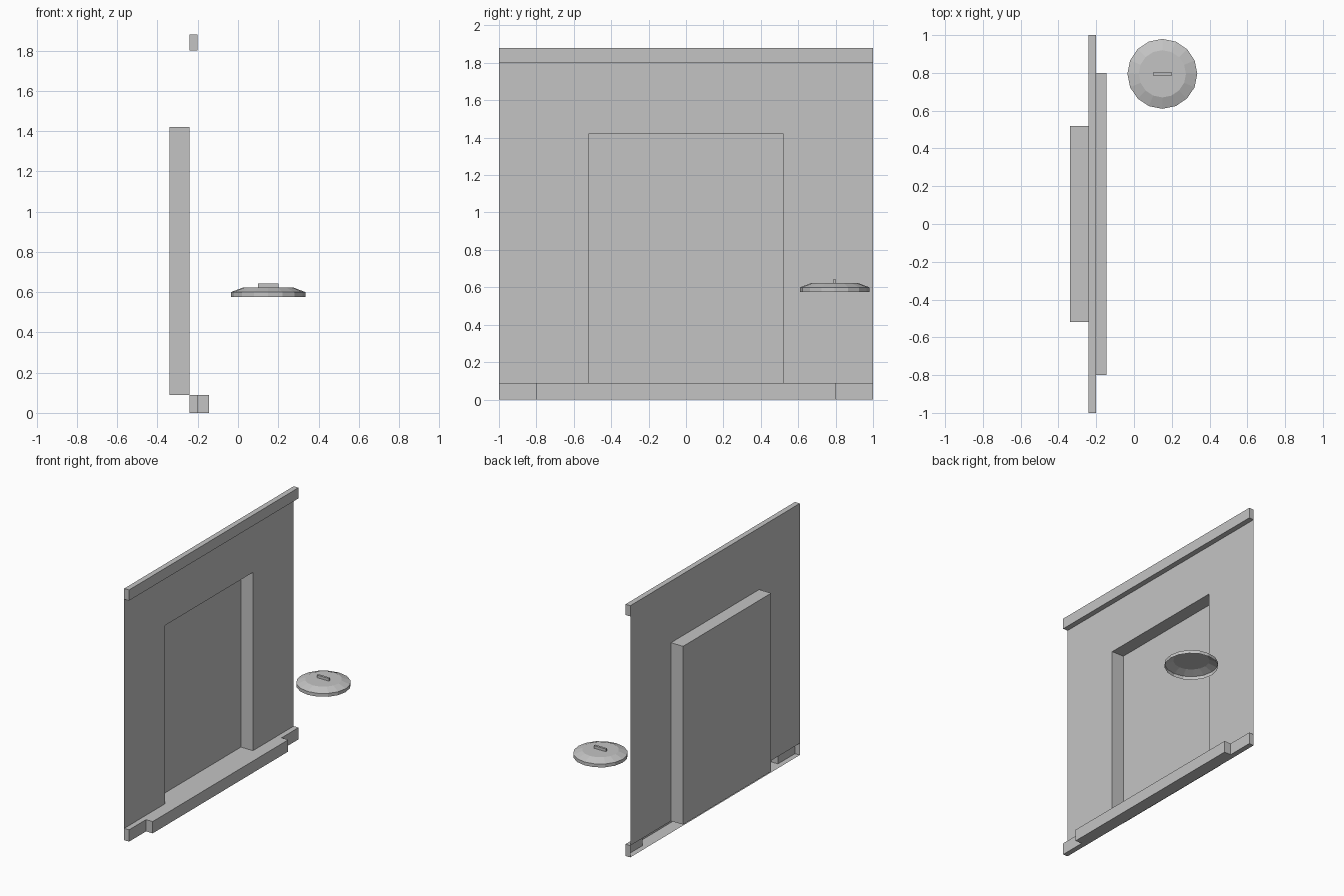
import bpy, bmesh, math

if "Cube" in bpy.data.objects:
    bpy.data.objects.remove(bpy.data.objects["Cube"])

grey = bpy.data.materials.new("plain grey")
grey.diffuse_color = (0.55, 0.55, 0.55, 1)
grey.use_nodes = True
grey.node_tree.nodes["Principled BSDF"].inputs["Base Color"].default_value = grey.diffuse_color


def finish(name, bm):
    me = bpy.data.meshes.new(name)
    bm.to_mesh(me)
    bm.free()
    me.materials.append(grey)
    ob = bpy.data.objects.new(name, me)
    bpy.context.collection.objects.link(ob)
    return ob


def prism(name, outline, z0, z1, open_sides=(), bottom=True, inward=False):
    """Extrude a counter-clockwise xy outline, leaving some sides open."""
    bm = bmesh.new()
    lo = [bm.verts.new((x, y, z0)) for x, y in outline]
    hi = [bm.verts.new((x, y, z1)) for x, y in outline]
    n = len(outline)
    bm.faces.new(hi)
    if bottom:
        bm.faces.new(lo[::-1])
    for i in range(n):
        if i not in open_sides:
            j = (i + 1) % n
            bm.faces.new((lo[i], lo[j], hi[j], hi[i]))
    if inward:
        bmesh.ops.reverse_faces(bm, faces=bm.faces[:])
    return finish(name, bm)


def rect(x0, x1, y0, y1):
    return [(x0, y0), (x1, y0), (x1, y1), (x0, y1)]


BACK, FRONT, NICHE = -0.24, -0.20, -0.34
STEP = -0.145
BASE, DOOR, TOP, CAP = 0.088, 1.42, 1.80, 1.88
HALF = 0.52

# Thin wall sheet around the doorway
bm = bmesh.new()
for y0, y1, z0, z1 in ((-1, -HALF, BASE, DOOR), (HALF, 1, BASE, DOOR),
                       (-1, -HALF, DOOR, TOP), (-HALF, HALF, DOOR, TOP),
                       (HALF, 1, DOOR, TOP)):
    bm.faces.new([bm.verts.new((BACK, y, z)) for y, z in
                  ((y0, z0), (y1, z0), (y1, z1), (y0, z1))])
bmesh.ops.remove_doubles(bm, verts=bm.verts[:], dist=1e-5)
finish("wall", bm)

# Recess behind the wall, open towards the room
prism("door_recess", rect(NICHE, BACK, -HALF, HALF), BASE, DOOR,
      open_sides=(1,), inward=True)

# Top trim
prism("top_trim", rect(BACK, FRONT, -1, 1), TOP, CAP)

# Bottom trim with a projecting doorstep, hollow and open at the back
prism("bottom_trim_and_step",
      [(BACK, -1), (FRONT, -1), (FRONT, -0.8), (STEP, -0.8),
       (STEP, 0.8), (FRONT, 0.8), (FRONT, 1), (BACK, 1)],
      0, BASE, open_sides=(7,))

# Round lid: open shell with rim, sloped shoulder and flat top
CX, CY, SIDES = 0.15, 0.795, 16
bm = bmesh.new()
rings = []
for r, z in ((0.185, 0.575), (0.185, 0.60), (0.125, 0.623)):
    rings.append([bm.verts.new((CX + r * math.cos(2 * math.pi * i / SIDES),
                                CY + r * math.sin(2 * math.pi * i / SIDES), z))
                  for i in range(SIDES)])
for a, b in zip(rings, rings[1:]):
    for i in range(SIDES):
        j = (i + 1) % SIDES
        bm.faces.new((a[i], a[j], b[j], b[i]))
bm.faces.new(rings[-1])
finish("round_lid", bm)

# Lid handle
prism("lid_handle", rect(CX - 0.05, CX + 0.05, CY - 0.008, CY + 0.008),
      0.623, 0.643, bottom=False)
